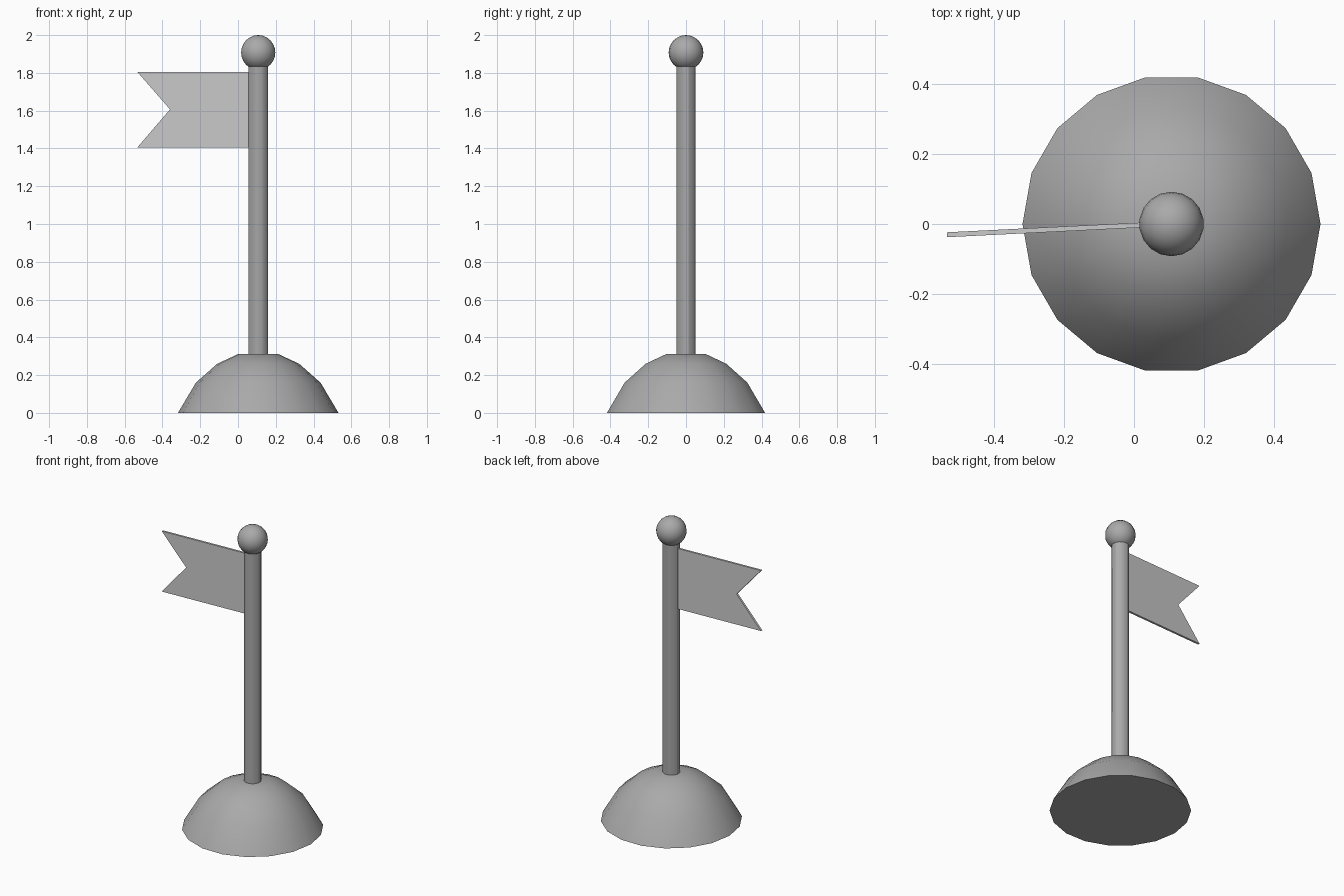
import bpy, bmesh, math
from mathutils import Matrix

if "Cube" in bpy.data.objects:
    bpy.data.objects.remove(bpy.data.objects["Cube"])

AXIS_X = 0.107  # the pole axis sits off centre because the flag hangs to one side

dark = bpy.data.materials.new("dark_grey")
dark.diffuse_color = (0.4, 0.4, 0.4, 1)
dark.use_nodes = True
dark.node_tree.nodes["Principled BSDF"].inputs["Base Color"].default_value = dark.diffuse_color


def finish(bm, name, angle=None, mat=None):
    bmesh.ops.recalc_face_normals(bm, faces=bm.faces)
    mesh = bpy.data.meshes.new(name)
    bm.to_mesh(mesh)
    bm.free()
    obj = bpy.data.objects.new(name, mesh)
    bpy.context.collection.objects.link(obj)
    if mat:
        mesh.materials.append(mat)
    if angle:
        bpy.ops.object.select_all(action='DESELECT')
        obj.select_set(True)
        bpy.context.view_layer.objects.active = obj
        bpy.ops.object.shade_smooth_by_angle(angle=math.radians(angle))
    return obj


def turned(name, profile, sides, offset=0, angle=30):
    """Stack of rings (radius, z) around the pole axis, closed at both ends."""
    bm = bmesh.new()
    rings = []
    for r, z in profile:
        ring = []
        for i in range(sides):
            a = 2 * math.pi * i / sides + math.radians(offset)
            ring.append(bm.verts.new((AXIS_X + r * math.cos(a), r * math.sin(a), z)))
        rings.append(ring)
    for low, high in zip(rings, rings[1:]):
        for i in range(sides):
            j = (i + 1) % sides
            bm.faces.new((low[i], low[j], high[j], high[i]))
    bm.faces.new(rings[0])
    bm.faces.new(rings[-1])
    return finish(bm, name, angle, dark)


# Domed base
turned("base", [(0.425, 0), (0.33, 0.16), (0.217, 0.26), (0.105, 0.312)], 18, angle=35)

# Pole
turned("pole", [(0.053, 0.29), (0.053, 1.86)], 12, offset=15)

# Ball on top
bm = bmesh.new()
bmesh.ops.create_uvsphere(bm, u_segments=18, v_segments=12, radius=0.092,
                          matrix=Matrix.Translation((AXIS_X, 0, 1.908)))
finish(bm, "ball", 40, dark)

# Swallow-tailed flag, swung slightly towards the front
outline = [(0.08, 1.405), (0.08, 1.805), (-0.533, 1.805), (-0.36, 1.607), (-0.533, 1.405)]
bm = bmesh.new()
half = 0.007
front, back = [[bm.verts.new((x, 0.05 * (x - 0.08) + side * half, z)) for x, z in outline]
               for side in (-1, 1)]
bm.faces.new(front)
bm.faces.new(back)
for i in range(len(outline)):
    j = (i + 1) % len(outline)
    bm.faces.new((front[i], front[j], back[j], back[i]))
finish(bm, "flag")
